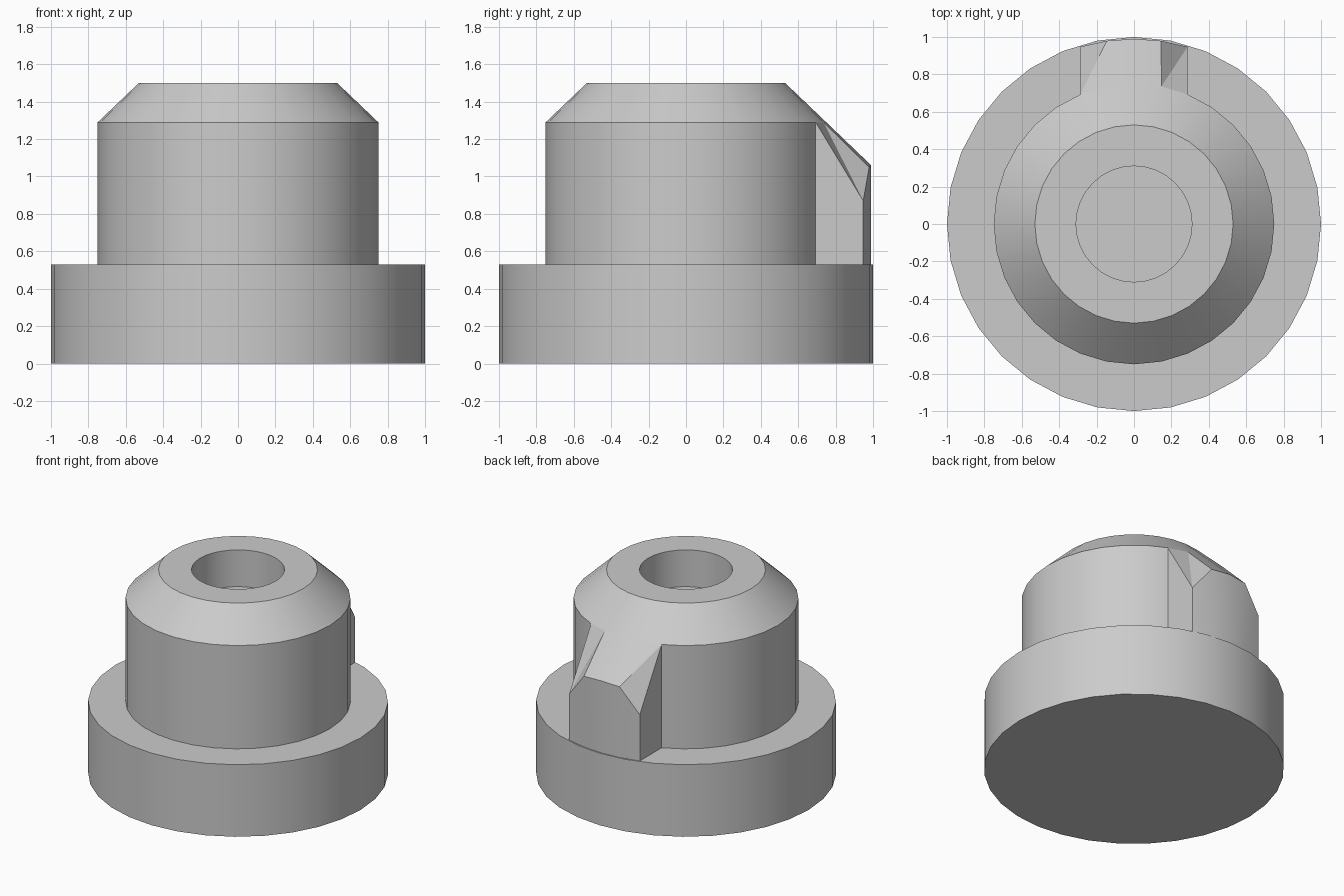
import bpy, bmesh
from math import cos, sin, pi, radians, sqrt

cube = bpy.data.objects.get("Cube")
if cube:
    bpy.data.objects.remove(cube, do_unlink=True)

SIDES = 32
BASE_Z, RIM_Z, TOP_Z = 0.53, 1.29, 1.5
BARREL_R, TOP_R, BORE_R, KEY_R = 0.75, 0.53, 0.31, 0.99

grey = bpy.data.materials.new("plain grey")
grey.use_nodes = True
colour = (0.6, 0.6, 0.6, 1)
grey.diffuse_color = colour
grey.node_tree.nodes["Principled BSDF"].inputs["Base Color"].default_value = colour


def finish(name, bm):
    mesh = bpy.data.meshes.new(name)
    bm.to_mesh(mesh)
    bm.free()
    obj = bpy.data.objects.new(name, mesh)
    bpy.context.collection.objects.link(obj)
    mesh.materials.append(grey)
    bpy.ops.object.select_all(action='DESELECT')
    obj.select_set(True)
    bpy.context.view_layer.objects.active = obj
    bpy.ops.object.shade_smooth_by_angle(angle=radians(25))
    return obj


def lathe(name, profile, cap_start=False, cap_end=False):
    """Turn a (radius, height) profile, going up the outside, around z."""
    bm = bmesh.new()
    rings = [[bm.verts.new((r * cos(2 * pi * i / SIDES), r * sin(2 * pi * i / SIDES), z))
              for i in range(SIDES)] for r, z in profile]
    for low, high in zip(rings, rings[1:]):
        for i in range(SIDES):
            j = (i + 1) % SIDES
            bm.faces.new((low[i], low[j], high[j], high[i]))
    if cap_start:
        bm.faces.new(rings[0][::-1])
    if cap_end:
        bm.faces.new(rings[-1])
    return finish(name, bm)


# Wide round foot
lathe("base_flange", [(1, 0), (1, BASE_Z), (BARREL_R, BASE_Z)], cap_start=True)

# Barrel with tapered shoulder and shallow blind bore
lathe("barrel", [(BARREL_R, BASE_Z), (BARREL_R, RIM_Z), (TOP_R, TOP_Z),
                 (BORE_R, TOP_Z), (BORE_R, 1.23)], cap_end=True)

# Locating key at the back, its top carrying on the slope of the shoulder
bm = bmesh.new()


def rim(step):
    a = pi / 2 - step * 2 * pi / SIDES
    return bm.verts.new((BARREL_R * cos(a), BARREL_R * sin(a), RIM_Z))


def outer(x, z):
    return bm.verts.new((x, sqrt(KEY_R ** 2 - x * x), z))


half, flat = BARREL_R * sin(pi / 8), 0.145
inner = [rim(s) for s in (-2, -1, 0, 1, 2)]
edge = [outer(x, z) for x, z in ((-half, 0.87), (-flat, 1.05), (0, 1.06),
                                 (flat, 1.05), (half, 0.87))]
foot = [bm.verts.new((v.co.x, v.co.y, BASE_Z)) for v in edge]
heel = [bm.verts.new((v.co.x, v.co.y, BASE_Z)) for v in (inner[0], inner[-1])]

# Sloping top
for i in (1, 2):
    bm.faces.new((inner[i], edge[i], edge[i + 1], inner[i + 1]))
bm.faces.new((inner[0], edge[1], inner[1]))
# Corner facets, folded differently on each side
bm.faces.new((inner[0], edge[0], edge[1]))
bm.faces.new((inner[3], edge[3], edge[4]))
bm.faces.new((inner[3], edge[4], inner[4]))
# Curved back wall and flat side walls
for i in range(4):
    bm.faces.new((edge[i], foot[i], foot[i + 1], edge[i + 1]))
bm.faces.new((inner[0], heel[0], foot[0], edge[0]))
bm.faces.new((edge[4], foot[4], heel[1], inner[4]))
bmesh.ops.recalc_face_normals(bm, faces=bm.faces[:])
finish("locating_key", bm)
